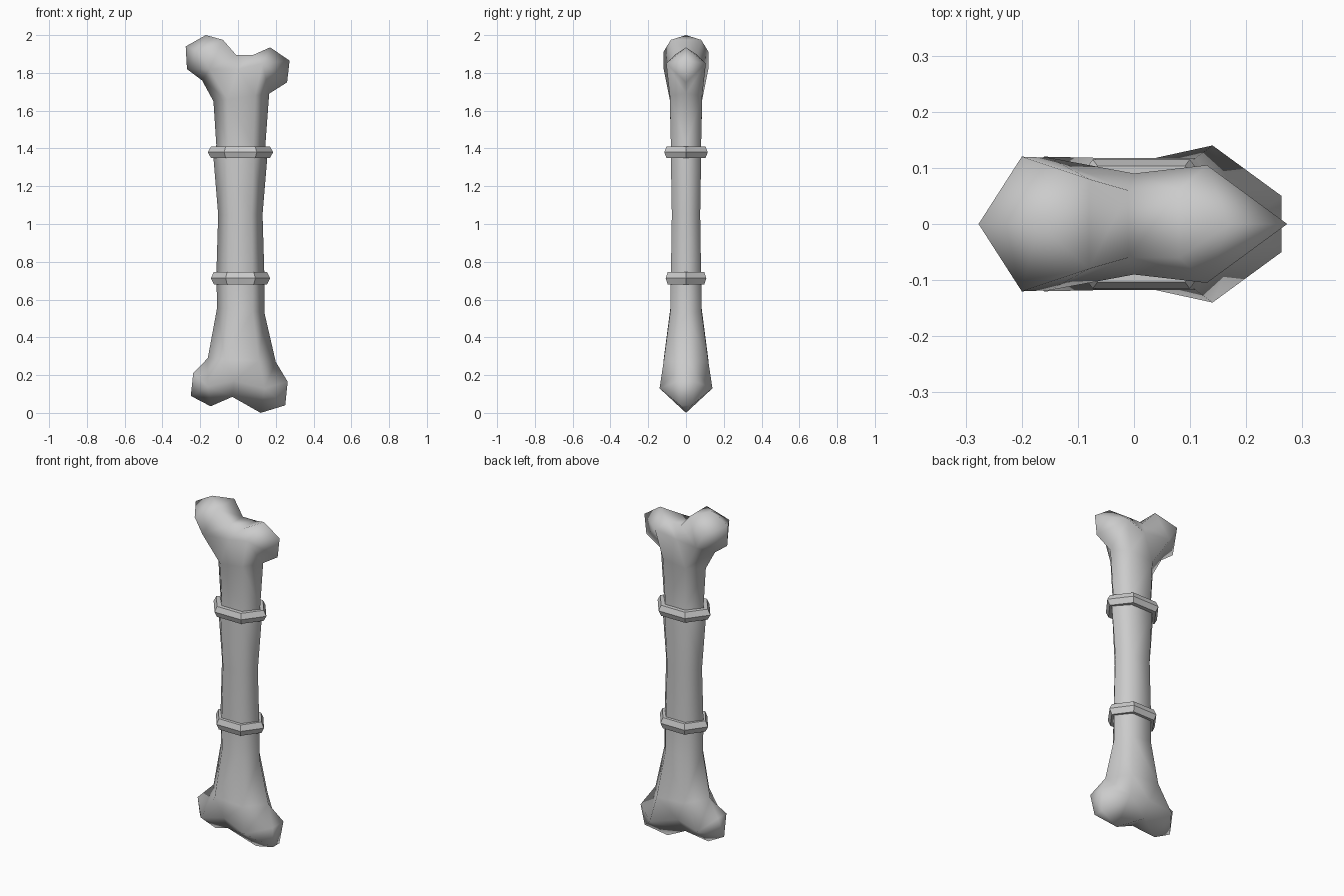
import bpy, bmesh, math
from mathutils import Vector
from mathutils.geometry import delaunay_2d_cdt

if "Cube" in bpy.data.objects:
    bpy.data.objects.remove(bpy.data.objects["Cube"])

# Shaft rows: left x, left z, right x, right z, half depth
rows = [(-.16, .29, .20, .27, .118), (-.11, .56, .14, .53, .083), (-.115, .72, .14, .72, .08),
        (-.105, 1.05, .13, 1.05, .075), (-.13, 1.35, .155, 1.35, .08),
        (-.115, 1.42, .145, 1.42, .08), (-.13, 1.65, .165, 1.69, .086)]
# Knobbly ends of the outline: x, half depth, z
top = [(-.19, 0, 1.76), (-.27, 0, 1.82), (-.277, 0, 1.94), (-.17, 0, 2), (-.08, .08, 1.975),
       (-.01, .06, 1.895), (.08, .06, 1.895), (.17, 0, 1.935), (.273, 0, 1.865), (.26, 0, 1.75)]
bottom = [(.263, .05, .165), (.25, .03, .04), (.12, 0, 0), (-.03, .05, .085),
          (-.145, 0, .035), (-.25, 0, .09), (-.237, .04, .21)]
# Fullest points of the knobs
knobs = [(-.2, .12, 1.91), (-.15, .118, 1.82), (0, .09, 1.82), (.13, .105, 1.85),
         (-.16, .12, .14), (-.02, .105, .17), (.14, .14, .13)]

outline = [(a, 0, b) for a, b, c, d, e in rows] + top
outline += [(c, 0, d) for a, b, c, d, e in reversed(rows)] + bottom


def column(t):
    return [(a + (c - a) * t, e, b + (d - b) * t) for a, b, c, d, e in rows]


def finish(bm, name):
    bmesh.ops.remove_doubles(bm, verts=bm.verts, dist=1e-5)
    bmesh.ops.dissolve_degenerate(bm, edges=bm.edges, dist=1e-5)
    bmesh.ops.recalc_face_normals(bm, faces=bm.faces)
    me = bpy.data.meshes.new(name)
    bm.to_mesh(me)
    bm.free()
    me.shade_smooth()
    ob = bpy.data.objects.new(name, me)
    bpy.context.collection.objects.link(ob)
    return ob


# Bone: fill the outline once, use it for front and back, close the sides
n, r = len(outline), len(rows)
pts = outline + column(.25) + column(.75) + knobs
edges = [(i, (i + 1) % n) for i in range(n)]
edges += [(n + k * r + i, n + k * r + i + 1) for k in (0, 1) for i in range(r - 1)]
res = delaunay_2d_cdt([Vector((x, z)) for x, y, z in pts], edges, [], 1, 1e-5)
source = [o[0] for o in res[3]]
bm = bmesh.new()
front = [bm.verts.new((x, -y, z)) for x, y, z in pts]
back = [bm.verts.new((x, y, z)) for x, y, z in pts]
for side in (front, back):
    for f in res[2]:
        bm.faces.new([side[source[i]] for i in f])
for i in range(n):
    j = (i + 1) % n
    if pts[i][1] or pts[j][1]:
        bm.faces.new([front[i], front[j], back[j], back[i]])
finish(bm, "bone")


# Collars: six-sided bands with a ridged rim
def collar(name, cx, z, rx, ry, h):
    bm = bmesh.new()
    loops = []
    for s, dz in ((.6, -h), (.9, -h), (1, 0), (.9, h), (.6, h)):
        loops.append([bm.verts.new((cx + rx * s * math.cos(k * math.pi / 3),
                                    ry * s * math.sin(k * math.pi / 3) / math.sin(math.pi / 3),
                                    z + dz)) for k in range(6)])
    for a, b in zip(loops, loops[1:] + loops[:1]):
        for k in range(6):
            m = (k + 1) % 6
            bm.faces.new([a[k], a[m], b[m], b[k]])
    ob = finish(bm, name)
    bpy.context.view_layer.objects.active = ob
    ob.select_set(True)
    bpy.ops.object.shade_smooth_by_angle(angle=math.radians(35))
    ob.select_set(False)


collar("upper_collar", .013, 1.38, .173, .115, .031)
collar("lower_collar", .013, .713, .157, .108, .032)
